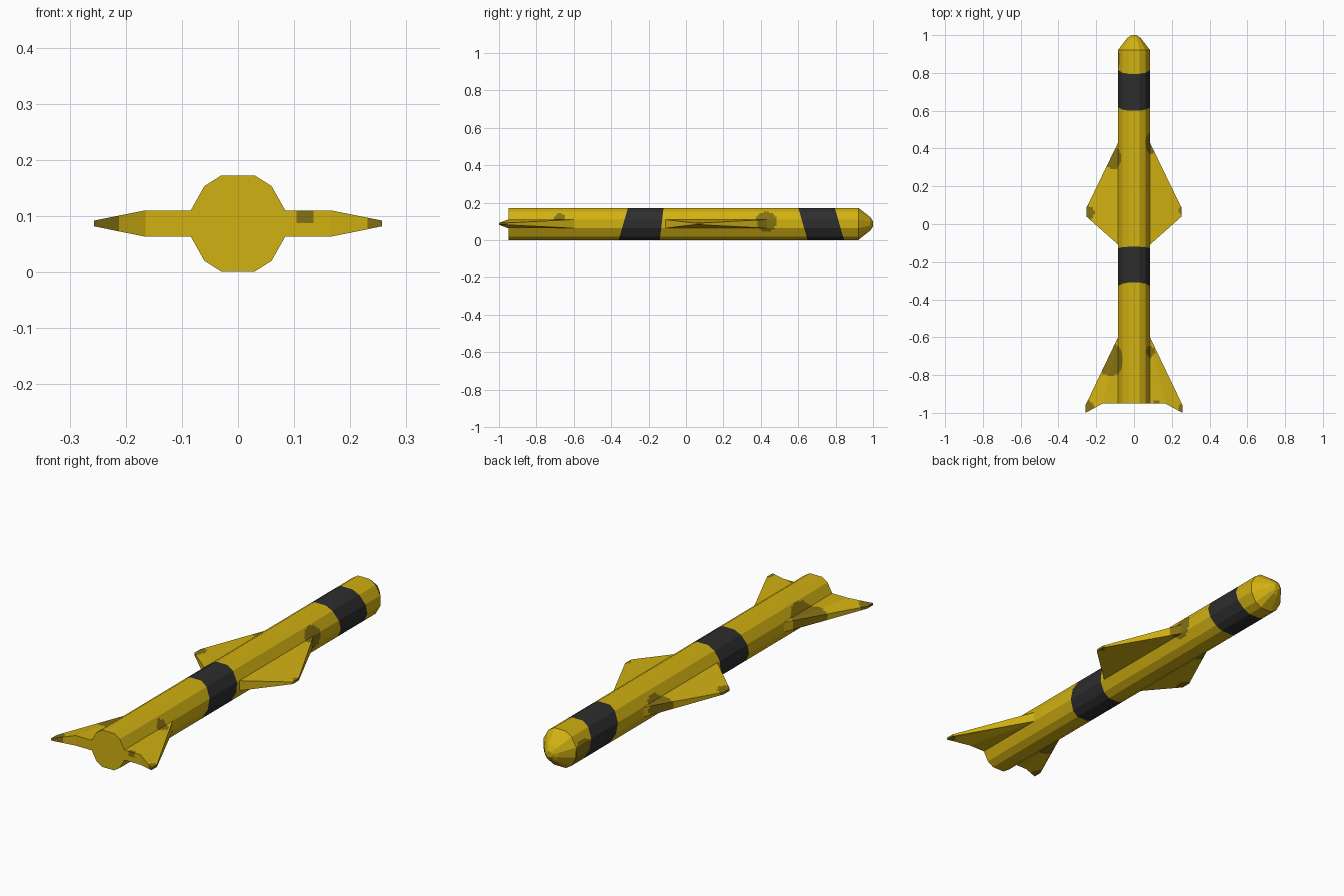
import bpy, bmesh
from mathutils import Vector

if "Cube" in bpy.data.objects:
    bpy.data.objects.remove(bpy.data.objects["Cube"])

CZ = 0.0865  # height of the body axis


def material(name, rgb):
    m = bpy.data.materials.new(name)
    m.diffuse_color = (*rgb, 1)
    m.use_nodes = True
    m.node_tree.nodes["Principled BSDF"].inputs["Base Color"].default_value = m.diffuse_color
    return m


MATS = [material("yellow", (0.64, 0.44, 0.006)),
        material("charcoal", (0.027, 0.027, 0.027)),
        material("olive", (0.235, 0.165, 0.006))]

# Weathered patches: centre, radius
PATCHES = [((0.085, 0.43, 0.10), 0.057), ((0.085, -0.675, 0.12), 0.03),
           ((-0.085, 0.87, 0.07), 0.06), ((-0.11, 0.35, 0.09), 0.06),
           ((-0.25, 0.06, 0.087), 0.04), ((0.255, 0.07, 0.087), 0.02),
           ((-0.12, -0.72, 0.09), 0.085), ((-0.26, -0.98, 0.087), 0.05),
           ((0.26, -0.98, 0.087), 0.03), ((0.12, -0.95, 0.105), 0.018)]

# Slanted bands: (rear y at top, rear y at bottom, front y at top, front y at bottom)
BANDS = [(0.60, 0.65, 0.795, 0.845), (-0.31, -0.36, -0.12, -0.14)]


def cut(bm, co, no):
    bmesh.ops.bisect_plane(bm, geom=bm.verts[:] + bm.edges[:] + bm.faces[:],
                           plane_co=co, plane_no=no, dist=1e-5)


def edge_y(top, bottom, z):
    return bottom + (top - bottom) * z / (2 * CZ)


def finish(bm, name, bands=()):
    bmesh.ops.recalc_face_normals(bm, faces=bm.faces[:])
    # band edges
    for rt, rb, ft, fb in bands:
        for t, b in ((rt, rb), (ft, fb)):
            cut(bm, (0, b, 0), Vector((0, 2 * CZ, b - t)).normalized())
    # fine grid so patches get round outlines
    for axis in range(3):
        no = Vector((0, 0, 0))
        no[axis] = 1
        vals = [v.co[axis] for v in bm.verts]
        a = min(vals) + 0.0043
        while a < max(vals):
            near = any(abs(a - c[axis]) < r + 0.012 for c, r in PATCHES)
            if near:
                cut(bm, no * a, no)
            a += 0.01
    for f in bm.faces:
        p = f.calc_center_median()
        if any((p - Vector(c)).length < r for c, r in PATCHES):
            f.material_index = 2
        if any(edge_y(b[0], b[1], p.z) < p.y < edge_y(b[2], b[3], p.z) for b in bands):
            f.material_index = 1
    me = bpy.data.meshes.new(name)
    for m in MATS:
        me.materials.append(m)
    bm.to_mesh(me)
    bm.free()
    ob = bpy.data.objects.new(name, me)
    bpy.context.collection.objects.link(ob)


# Body: twelve-sided tube with a blunt nose
quarter = [(0.084, 0.0235), (0.06, 0.0665), (0.03, 0.0855)]
half = quarter + [(-x, z) for x, z in reversed(quarter)]
section = half + [(-x, -z) for x, z in half]
bm = bmesh.new()
rings = []
for y, s in ((-0.95, 1), (0.922, 1), (0.985, 0.42), (1.0, 0.16)):
    rings.append([bm.verts.new((x * s, y, CZ + z * s)) for x, z in section])
for a, b in zip(rings, rings[1:]):
    for i in range(12):
        j = (i + 1) % 12
        bm.faces.new((a[i], a[j], b[j], b[i]))
bm.faces.new(rings[0])
bm.faces.new(rings[-1])
finish(bm, "body", BANDS)


# Fins: outline points (x, y, half thickness), thick root and thin tip
def fin(name, outline, side):
    bm = bmesh.new()
    top = [bm.verts.new((side * x, y, CZ + h)) for x, y, h in outline]
    low = [bm.verts.new((side * x, y, CZ - h)) for x, y, h in outline]
    n = len(outline)
    for ring in (top, low):
        for i in range(1, n - 1):
            bm.faces.new((ring[0], ring[i], ring[i + 1]))
    for i in range(n):
        j = (i + 1) % n
        bm.faces.new((top[i], top[j], low[j], low[i]))
    finish(bm, name)


ROOT, TIP = 0.0235, 0.005
WING = [(0.08, 0.44, ROOT), (0.252, 0.085, TIP), (0.252, 0.04, TIP), (0.08, -0.113, ROOT)]
TAIL = [(0.08, -0.59, ROOT), (0.257, -0.96, TIP), (0.257, -1.0, TIP),
        (0.165, -0.95, ROOT), (0.08, -0.95, ROOT)]
for side, label in ((1, "right"), (-1, "left")):
    fin(label + "_wing", WING, side)
    fin(label + "_tail_fin", TAIL, side)
